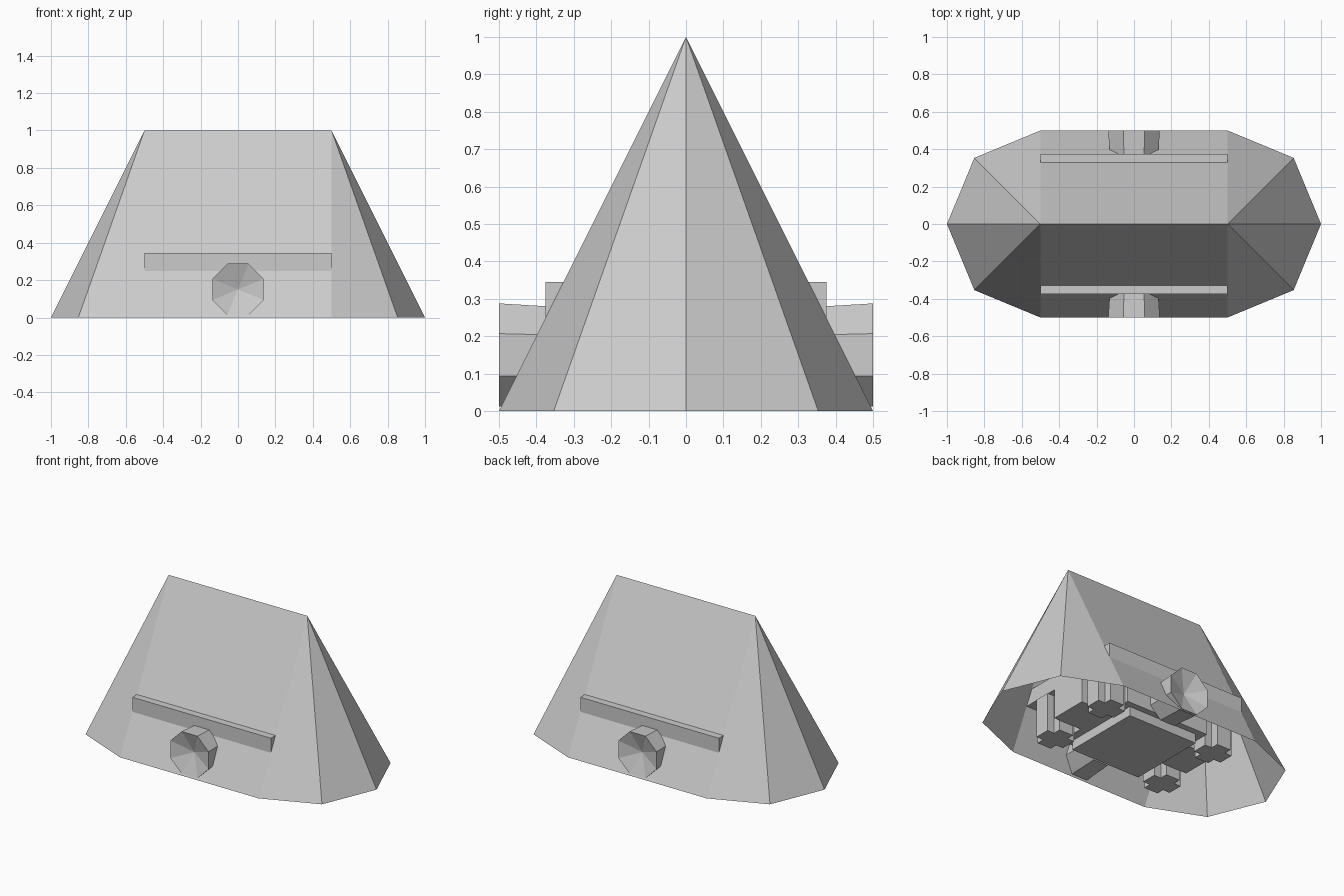
import bpy, math

if "Cube" in bpy.data.objects:
    bpy.data.objects.remove(bpy.data.objects["Cube"])


def mesh_object(name, verts, faces):
    me = bpy.data.meshes.new(name)
    me.from_pydata(verts, [], faces)
    me.update()
    ob = bpy.data.objects.new(name, me)
    bpy.context.collection.objects.link(ob)
    return ob


def prism(name, outline, z0, z1):
    n = len(outline)
    verts = [(x, y, z) for z in (z0, z1) for x, y in outline]
    faces = [tuple(reversed(range(n))), tuple(range(n, 2 * n))]
    faces += [(i, (i + 1) % n, n + (i + 1) % n, n + i) for i in range(n)]
    return mesh_object(name, verts, faces)


def box(name, hx, hy, z0, z1):
    return prism(name, [(-hx, -hy), (hx, -hy), (hx, hy), (-hx, hy)], z0, z1)


# Outer shell: two faceted half cones joined by a ridge, open underneath
base = []
for cx, start in ((0.5, -90), (-0.5, 90)):
    for k in range(5):
        a = math.radians(start + 45 * k)
        base.append((cx + 0.5 * math.cos(a), 0.5 * math.sin(a), 0))
faces = [(i, i + 1, 10) for i in range(4)] + [(i, i + 1, 11) for i in range(5, 9)]
faces += [(9, 0, 10, 11), (4, 5, 11, 10)]
mesh_object("outer_shell", base + [(0.5, 0, 1), (-0.5, 0, 1)], faces)

# Deck whose long edges poke through the shell
box("deck", 0.5, 0.375, 0.25, 0.345)

# Inner body below the deck
box("long_body", 0.5, 0.125, 0.06, 0.25)
box("wide_body", 0.3, 0.3, 0.06, 0.25)
box("bottom_plate", 0.25, 0.26, 0.0, 0.06)

# Cross-shaped legs at the four corners
a, b = 0.1, 0.05
cross = [(a, -b), (a, b), (b, b), (b, a), (-b, a), (-b, b),
         (-a, b), (-a, -b), (-b, -b), (-b, -a), (b, -a), (b, -b)]
for sx in (-1, 1):
    for sy in (-1, 1):
        prism("leg", [(sx * 0.405 + x, sy * 0.23 + y) for x, y in cross], 0, 0.25)

# Octagonal nozzles front and back, with dished outer faces
for side, label in ((-1, "front"), (1, "back")):
    verts = []
    for y, r in ((0.5, 0.149), (0.3, 0.136)):
        for k in range(8):
            t = math.radians(22.5 + 45 * k)
            verts.append((r * math.cos(t), side * y, 0.15 + r * math.sin(t)))
    verts.append((0, side * 0.45, 0.15))
    faces = [(i, (i + 1) % 8, 16) for i in range(8)]
    faces += [(i, i + 8, (i + 1) % 8 + 8, (i + 1) % 8) for i in range(8)]
    faces.append(tuple(reversed(range(8, 16))))
    if side > 0:
        faces = [tuple(reversed(f)) for f in faces]
    mesh_object(label + "_nozzle", verts, faces)
